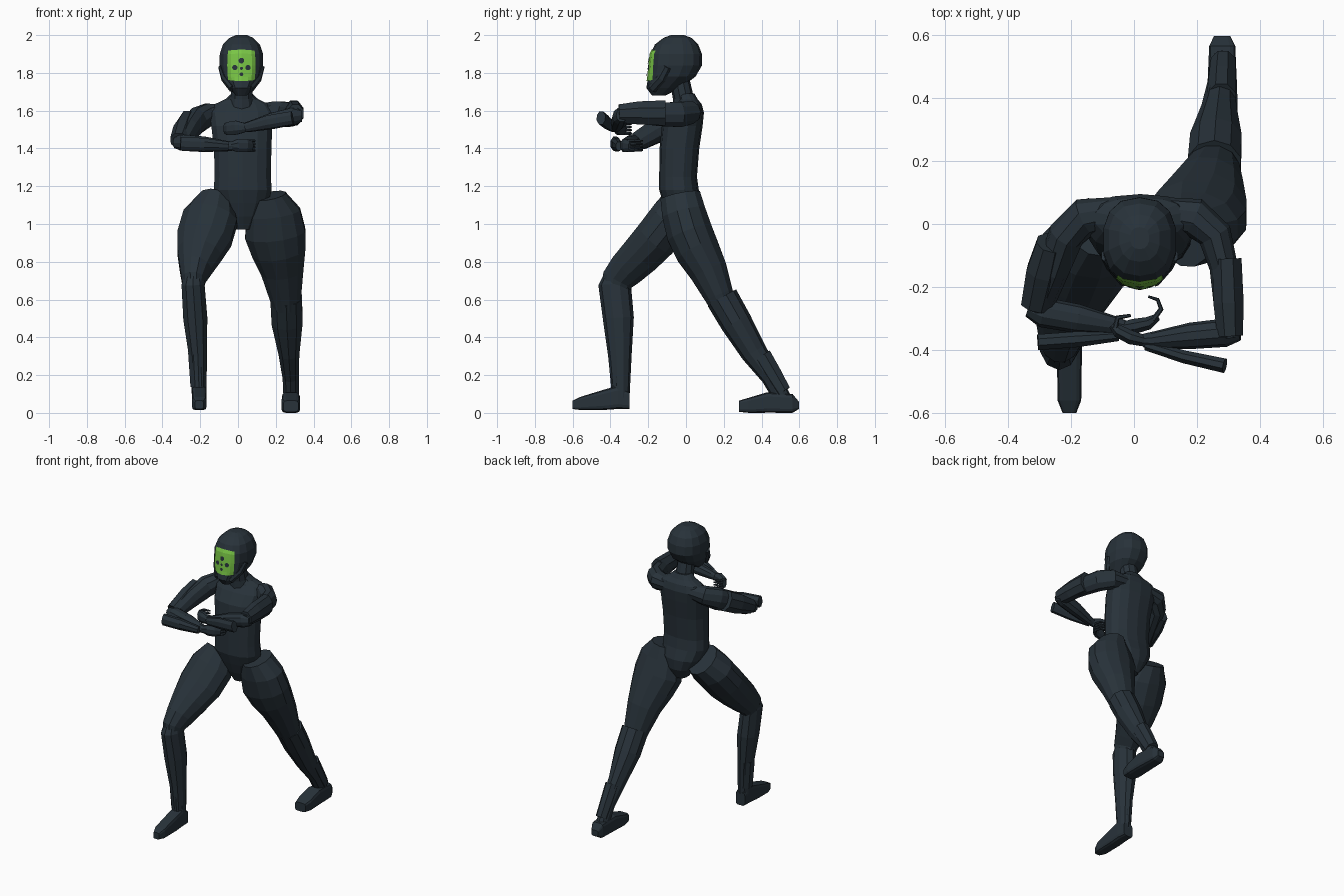
import bpy, bmesh, math
from mathutils import Vector
from mathutils.bvhtree import BVHTree


def material(name, rgb):
    m = bpy.data.materials.new(name)
    m.diffuse_color = (*rgb, 1)
    return m


DARK = material("dark slate", (0.021, 0.032, 0.042))
GREEN = material("bright green", (0.19, 0.56, 0.06))
X, Y, Z = Vector((1, 0, 0)), Vector((0, 1, 0)), Vector((0, 0, 1))


def finish(name, bm, mat):
    bmesh.ops.recalc_face_normals(bm, faces=bm.faces)
    me = bpy.data.meshes.new(name)
    bm.to_mesh(me)
    me.materials.append(mat)
    ob = bpy.data.objects.new(name, me)
    bpy.context.collection.objects.link(ob)
    tree = BVHTree.FromBMesh(bm)
    bm.free()
    return tree


def loft(name, stations, side=X, axis=None, n=10, p=2.0, mat=DARK):
    """Closed tube through (x, y, z, half width along side, half depth) stations."""
    bm = bmesh.new()
    pts = [Vector(s[:3]) for s in stations]
    rings = []
    for i, s in enumerate(stations):
        t = axis or (pts[min(i + 1, len(pts) - 1)] - pts[max(i - 1, 0)]).normalized()
        u = (side - t * t.dot(side)).normalized()
        v = t.cross(u)
        ring = []
        for k in range(n):
            a = 2 * math.pi * (k + 0.5) / n
            c, d = math.cos(a), math.sin(a)
            c = math.copysign(abs(c) ** (2 / p), c)
            d = math.copysign(abs(d) ** (2 / p), d)
            ring.append(bm.verts.new(pts[i] + u * c * s[3] + v * d * s[4]))
        rings.append(ring)
    for r, q in zip(rings, rings[1:]):
        for k in range(n):
            bm.faces.new((r[k], r[(k + 1) % n], q[(k + 1) % n], q[k]))
    bm.faces.new(rings[0])
    bm.faces.new(rings[-1])
    return finish(name, bm, mat)


# Head, given as height, front y, back y, half width
head_rows = [(1.68, -0.18, -0.11, 0.03), (1.72, -0.21, -0.03, 0.065), (1.78, -0.2, 0.05, 0.105),
             (1.84, -0.195, 0.085, 0.118), (1.90, -0.188, 0.084, 0.117), (1.95, -0.165, 0.065, 0.1),
             (1.985, -0.12, 0.03, 0.065), (2.0, -0.08, -0.01, 0.03)]
head = loft("head", [(0.018, (f + b) / 2, z, w, (b - f) / 2) for z, f, b, w in head_rows],
            axis=Z, n=14, p=2.4)


def face_plate(name, cx, cz, w, h, off, mat, n=8, rounding=1.0):
    """Thin plate laid on the front of the head; rounding pulls in its corners."""
    bm = bmesh.new()

    def place(i, j):
        a, b = 2 * i / n - 1, 2 * j / n - 1
        a, b = a * math.sqrt(1 - rounding * b * b / 2), b * math.sqrt(1 - rounding * a * a / 2)
        x, z = cx + a * w, cz + b * h
        hit = head.ray_cast(Vector((x, -1, z)), Y)[0]
        return bm.verts.new((x, hit.y - off, z))

    g = [[place(i, j) for j in range(n + 1)] for i in range(n + 1)]
    for i in range(n):
        for j in range(n):
            bm.faces.new((g[i][j], g[i + 1][j], g[i + 1][j + 1], g[i][j + 1]))
    finish(name, bm, mat)


# Visor and its dark spots
face_plate("visor", 0.018, 1.84, 0.075, 0.083, 0.005, GREEN, rounding=0.25)
for x, z, r in [(0.018, 1.865, 0.015), (-0.017, 1.828, 0.014), (0.053, 1.828, 0.014),
                (0.018, 1.824, 0.008), (0.018, 1.793, 0.01)]:
    face_plate("visor_spot", x, z, r, r, 0.009, DARK, 4)
# Jaw straps
for s in (-1, 1):
    loft("jaw_strap", [(0.018 + s * 0.05, -0.18, 1.715, 0.015, 0.025), (0.018 + s * 0.093, -0.13, 1.77, 0.015, 0.025),
                       (0.018 + s * 0.113, -0.1, 1.83, 0.01, 0.02)], n=6)

# Neck and torso
loft("neck", [(0.02, 0, 1.6, 0.075, 0.07), (0.02, -0.015, 1.67, 0.06, 0.055), (0.02, -0.035, 1.77, 0.056, 0.052)])
loft("torso", [(0.03, -0.005, 0.97, 0.04, 0.055), (0.03, -0.005, 1.04, 0.09, 0.09), (0.028, -0.015, 1.11, 0.135, 0.105),
               (0.025, -0.037, 1.18, 0.157, 0.105), (0.025, -0.042, 1.25, 0.152, 0.1), (0.025, -0.035, 1.4, 0.155, 0.105),
               (0.02, -0.02, 1.52, 0.165, 0.108), (0.02, 0.005, 1.59, 0.175, 0.09), (0.02, 0.018, 1.635, 0.145, 0.065),
               (0.02, 0.012, 1.66, 0.09, 0.05), (0.02, 0, 1.69, 0.056, 0.045)], axis=Z, n=14, p=2.4)

# Left arm
loft("left_upper_arm", [(0.1, 0.035, 1.59, 0.045, 0.05), (0.19, 0.022, 1.59, 0.062, 0.062), (0.257, -0.035, 1.58, 0.07, 0.055),
                        (0.285, -0.14, 1.58, 0.065, 0.045), (0.3, -0.3, 1.585, 0.05, 0.042), (0.305, -0.36, 1.58, 0.035, 0.03)], Z)
loft("left_arm_guard", [(0.295, -0.11, 1.588, 0.072, 0.05), (0.3, -0.25, 1.588, 0.066, 0.052),
                        (0.305, -0.355, 1.585, 0.052, 0.044)], Z, n=8)
loft("left_forearm", [(0.335, -0.34, 1.575, 0.035, 0.03), (0.29, -0.345, 1.57, 0.048, 0.045), (0.18, -0.355, 1.545, 0.045, 0.042),
                      (0.06, -0.37, 1.515, 0.03, 0.028), (0.03, -0.37, 1.51, 0.025, 0.022)], Z)
loft("left_forearm_guard", [(0.04, -0.385, 1.51, 0.025, 0.018), (0.16, -0.422, 1.54, 0.038, 0.022),
                            (0.288, -0.45, 1.562, 0.038, 0.025)], Z, n=8)
loft("left_hand", [(0.05, -0.375, 1.51, 0.022, 0.018), (-0.01, -0.36, 1.51, 0.04, 0.024),
                   (-0.05, -0.34, 1.505, 0.038, 0.022), (-0.07, -0.32, 1.505, 0.028, 0.012)], Z, n=8)

# Right arm
loft("right_upper_arm", [(-0.07, 0.035, 1.59, 0.045, 0.05), (-0.155, 0.022, 1.58, 0.062, 0.062), (-0.215, -0.035, 1.55, 0.072, 0.058),
                         (-0.255, -0.14, 1.5, 0.067, 0.052), (-0.295, -0.24, 1.44, 0.05, 0.048), (-0.3, -0.28, 1.425, 0.04, 0.035)], Z)
loft("right_arm_guard", [(-0.262, -0.06, 1.54, 0.07, 0.05), (-0.285, -0.15, 1.495, 0.068, 0.06),
                         (-0.31, -0.26, 1.44, 0.048, 0.052)], Z, n=8)
loft("right_forearm", [(-0.335, -0.265, 1.43, 0.03, 0.03), (-0.29, -0.28, 1.43, 0.045, 0.048), (-0.18, -0.3, 1.422, 0.043, 0.046),
                       (-0.06, -0.322, 1.412, 0.029, 0.029), (-0.02, -0.33, 1.412, 0.024, 0.02)], Z)
loft("right_forearm_guard", [(-0.305, -0.375, 1.425, 0.04, 0.027), (-0.18, -0.366, 1.42, 0.038, 0.027),
                             (-0.05, -0.355, 1.412, 0.025, 0.018)], Z, n=8)
loft("right_hand", [(-0.04, -0.33, 1.412, 0.022, 0.02), (0.0, -0.325, 1.415, 0.038, 0.026),
                    (0.045, -0.315, 1.415, 0.038, 0.022), (0.075, -0.295, 1.412, 0.025, 0.012)], Z, n=8)

# Curled fingers
for k in range(4):
    dz = 0.017 * (k - 1.5)
    loft("left_finger", [(-0.06, -0.33, 1.505 + dz, 0.009, 0.009), (-0.052, -0.297, 1.505 + dz, 0.008, 0.008),
                         (-0.01, -0.29, 1.505 + dz, 0.005, 0.005)], Z, n=6)
    loft("right_finger", [(0.06, -0.305, 1.415 + dz, 0.009, 0.009), (0.086, -0.27, 1.415 + dz, 0.008, 0.008),
                          (0.075, -0.24, 1.415 + dz, 0.006, 0.006), (0.045, -0.23, 1.415 + dz, 0.004, 0.004)], Z, n=6)

# Left (rear) leg
loft("left_thigh", [(0.17, -0.03, 1.15, 0.085, 0.11), (0.188, -0.012, 1.06, 0.147, 0.12), (0.197, 0.02, 0.95, 0.166, 0.127),
                    (0.216, 0.06, 0.86, 0.148, 0.122), (0.235, 0.12, 0.75, 0.116, 0.104), (0.25, 0.175, 0.62, 0.088, 0.08),
                    (0.255, 0.2, 0.55, 0.07, 0.065)], n=12)
loft("left_shin", [(0.255, 0.19, 0.61, 0.088, 0.087), (0.26, 0.265, 0.48, 0.086, 0.084), (0.27, 0.36, 0.32, 0.058, 0.07),
                   (0.278, 0.45, 0.19, 0.044, 0.052), (0.28, 0.52, 0.06, 0.04, 0.045)])
loft("left_ankle_guard", [(0.278, 0.395, 0.3, 0.05, 0.062), (0.28, 0.455, 0.2, 0.046, 0.058),
                          (0.283, 0.51, 0.11, 0.042, 0.05)], n=8)

# Right (front) leg
loft("right_thigh", [(-0.12, -0.01, 1.115, 0.1, 0.115), (-0.147, -0.075, 1.03, 0.15, 0.122), (-0.178, -0.157, 0.925, 0.15, 0.12),
                     (-0.205, -0.235, 0.84, 0.122, 0.112), (-0.225, -0.315, 0.76, 0.088, 0.1),
                     (-0.236, -0.362, 0.705, 0.066, 0.088), (-0.237, -0.375, 0.65, 0.055, 0.075)], n=12)
loft("right_shin", [(-0.236, -0.372, 0.735, 0.048, 0.06), (-0.238, -0.378, 0.68, 0.064, 0.086), (-0.226, -0.358, 0.5, 0.067, 0.082),
                    (-0.212, -0.35, 0.3, 0.05, 0.062), (-0.205, -0.345, 0.08, 0.04, 0.046)])
loft("right_ankle_guard", [(-0.217, -0.35, 0.32, 0.051, 0.06), (-0.21, -0.348, 0.14, 0.045, 0.052)], n=8)

# Feet, given as y, half width, bottom and top
feet = {"left_foot": (0.28, [(0.597, 0.026, 0.02, 0.06), (0.565, 0.042, 0.0, 0.1), (0.43, 0.048, 0.0, 0.11),
                             (0.33, 0.05, 0.0, 0.08), (0.28, 0.04, 0.005, 0.065)]),
        "right_foot": (-0.205, [(-0.3, 0.035, 0.02, 0.11), (-0.36, 0.04, 0.02, 0.145), (-0.43, 0.04, 0.015, 0.125),
                                (-0.56, 0.038, 0.015, 0.085), (-0.6, 0.022, 0.02, 0.065)])}
for name, (x, rows) in feet.items():
    loft(name, [(x, y, (lo + hi) / 2, w, (hi - lo) / 2) for y, w, lo, hi in rows], axis=-Y, n=12, p=5)
